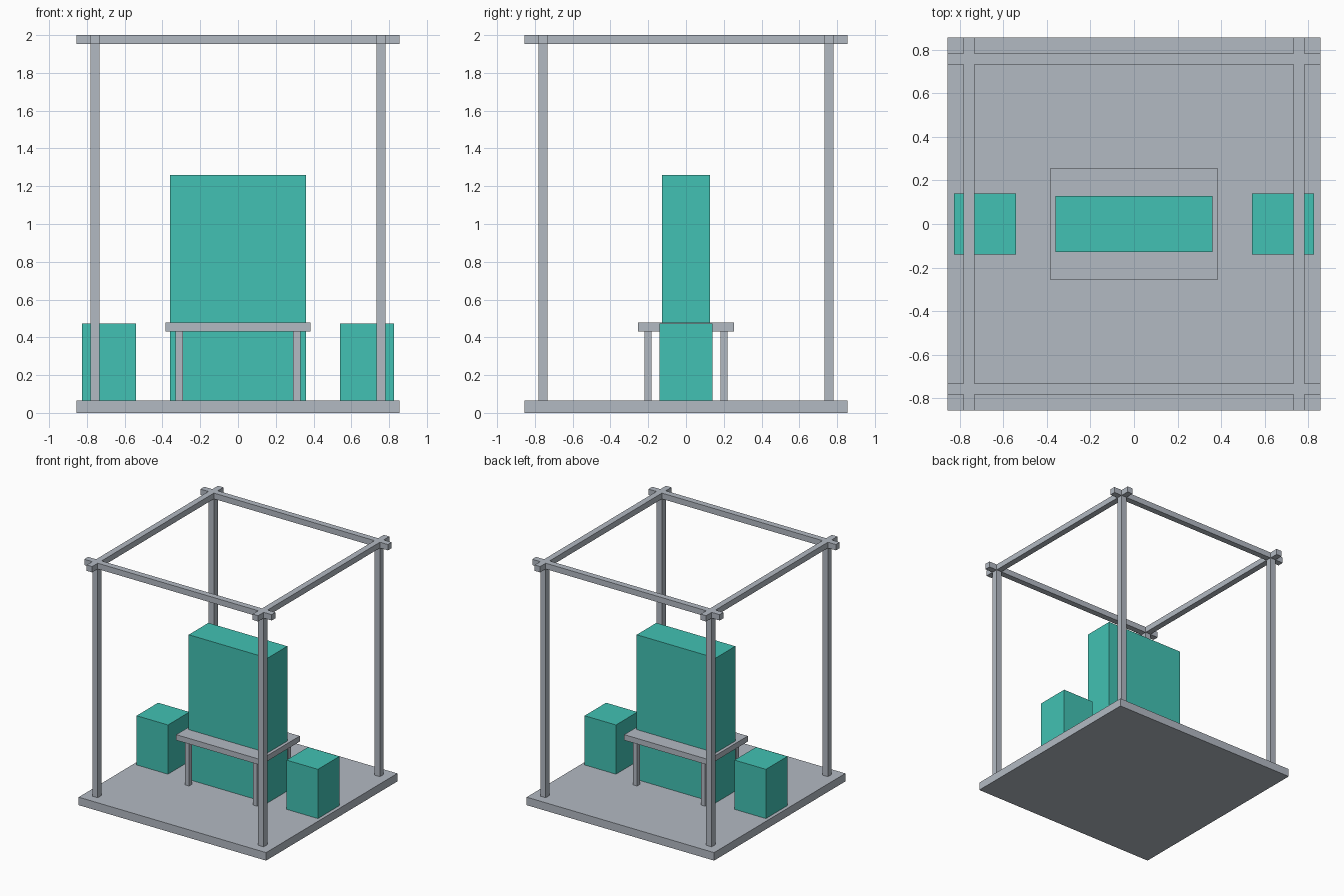
import bpy
import bmesh
from mathutils import Matrix, Vector

default_cube = bpy.data.objects.get("Cube")
if default_cube:
    bpy.data.objects.remove(default_cube, do_unlink=True)


def make_material(name, color):
    mat = bpy.data.materials.new(name)
    mat.use_nodes = True
    mat.diffuse_color = color
    mat.node_tree.nodes["Principled BSDF"].inputs["Base Color"].default_value = color
    return mat


def make_box(name, low, high, mat):
    low, high = Vector(low), Vector(high)
    mesh = bpy.data.meshes.new(name)
    bm = bmesh.new()
    place = Matrix.Translation((low + high) / 2) @ Matrix.Diagonal((*(high - low), 1))
    bmesh.ops.create_cube(bm, size=1, matrix=place)
    bm.to_mesh(mesh)
    bm.free()
    mesh.materials.append(mat)
    obj = bpy.data.objects.new(name, mesh)
    bpy.context.collection.objects.link(obj)
    return obj


def make_post(name, x, y, half, bottom, top, mat):
    return make_box(name, (x - half, y - half, bottom), (x + half, y + half, top), mat)


grey = make_material("cool grey", (0.45, 0.49, 0.545, 1))
teal = make_material("teal", (0.054, 0.537, 0.452, 1))

EDGE = 0.855        # half width of the floor and beams
FLOOR = 0.066       # top of the floor
POST = 0.757        # post centre line
HALF = 0.025        # half thickness of the frame
BEAM = 1.952        # underside of the beams
TABLE = 0.432       # underside of the table top

# Floor slab
make_box("floor", (-EDGE, -EDGE, 0), (EDGE, EDGE, FLOOR), grey)

# Open frame: four corner posts and crossing top beams
for side, sx in (("left", 1), ("right", -1)):
    for end, sy in (("front", -1), ("back", 1)):
        make_post(f"{end}_{side}_post", sx * POST, sy * POST, HALF, FLOOR, BEAM, grey)
    x = sx * POST
    make_box(f"{side}_beam", (x - HALF, -EDGE, BEAM), (x + HALF, EDGE, 2), grey)
for end, sy in (("front", -1), ("back", 1)):
    y = sy * POST
    make_box(f"{end}_beam", (-EDGE, y - HALF, BEAM), (EDGE, y + HALF, 2), grey)

# Table around the tall block
make_box("table_top", (-0.385, -0.255, TABLE), (0.385, 0.255, 0.478), grey)
for side, sx in (("left", 1), ("right", -1)):
    for end, sy in (("front", -1), ("back", 1)):
        make_post(f"{end}_{side}_table_leg", sx * 0.311, sy * 0.202, 0.019, FLOOR, TABLE, grey)

# Tall block, sunk into the floor
make_box("tall_block", (-0.36, -0.128, 0.003), (0.36, 0.128, 1.26), teal)

# Low blocks at either side
for side, sx in (("left", 1), ("right", -1)):
    x = sx * 0.684
    make_box(f"{side}_low_block", (x - 0.143, -0.14, FLOOR), (x + 0.143, 0.14, 0.472), teal)
